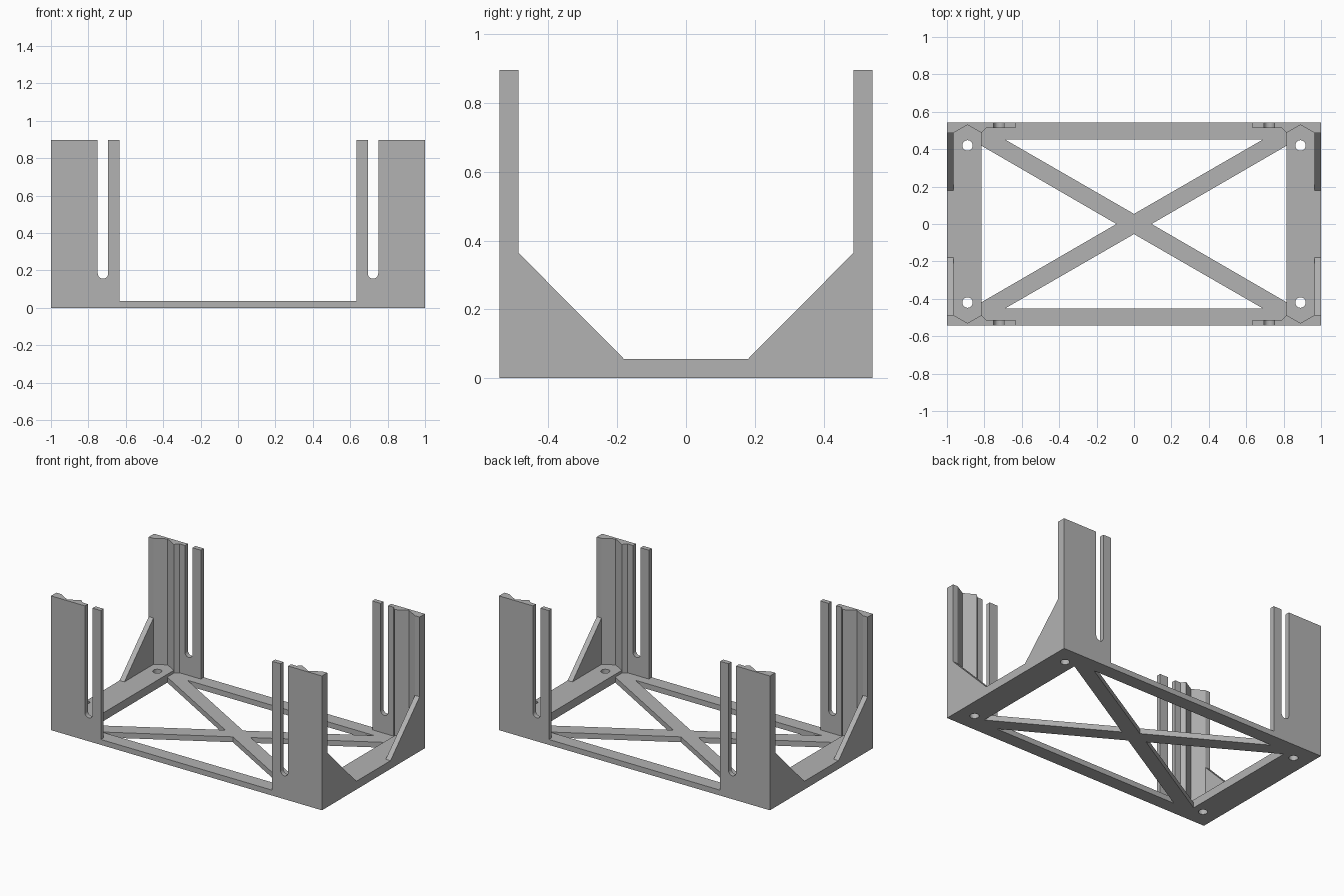
import bpy
import bmesh
import math
from mathutils import Vector

cube = bpy.data.objects.get("Cube")
if cube:
    bpy.data.objects.remove(cube)

grey = bpy.data.materials.new("plain grey")
grey.use_nodes = True
COLOUR = (0.45, 0.45, 0.45, 1)
grey.diffuse_color = COLOUR
grey.node_tree.nodes["Principled BSDF"].inputs["Base Color"].default_value = COLOUR

# Main sizes
HX, HY = 1.0, 0.543          # half length and half width
SLAB, BAR, TOP = 0.036, 0.055, 0.896
BAR_X, CHAMFER_X = 0.815, 0.79
BLOCK_Y, WALL_Y = 0.487, 0.512
HOLE_X, HOLE_Y, HOLE_R = 0.89, 0.42, 0.028


def arc(cx, cy, r, start, end, n):
    """Points along an arc, angles in degrees."""
    angles = [math.radians(start + (end - start) * i / n) for i in range(n + 1)]
    return [(cx + r * math.cos(a), cy + r * math.sin(a)) for a in angles]


def circle(cx, cy, r, n=24):
    return arc(cx, cy, r, 0, 360, n)[:-1]


def prism(name, loops, low, high, axis="z", sx=1, sy=1):
    """Extrude an outline (first loop) with holes (other loops) along an axis."""
    def place(u, v, w):
        x, y, z = {"z": (u, v, w), "y": (u, w, v), "x": (w, u, v)}[axis]
        return Vector((x * sx, y * sy, z))

    bm = bmesh.new()
    for loop in loops:
        verts = [bm.verts.new(place(u, v, low)) for u, v in loop]
        for a, b in zip(verts, verts[1:] + verts[:1]):
            bm.edges.new((a, b))
    bmesh.ops.triangle_fill(bm, edges=bm.edges[:], use_beauty=True)
    ext = bmesh.ops.extrude_face_region(bm, geom=bm.faces[:])
    moved = [g for g in ext["geom"] if isinstance(g, bmesh.types.BMVert)]
    bmesh.ops.translate(bm, verts=moved, vec=place(0, 0, high) - place(0, 0, low))
    bmesh.ops.recalc_face_normals(bm, faces=bm.faces[:])
    mesh = bpy.data.meshes.new(name)
    bm.to_mesh(mesh)
    bm.free()
    mesh.materials.append(grey)
    obj = bpy.data.objects.new(name, mesh)
    bpy.context.collection.objects.link(obj)
    return obj


# Base slab with four triangular openings that leave a diagonal cross
outline = [(-HX, -HY), (HX, -HY), (HX, HY), (-HX, HY)]
openings = []
for s in (-1, 1):
    openings.append([(-0.69, s * 0.452), (0.69, s * 0.452), (0, s * 0.054)])
    openings.append([(s * BAR_X, -0.418), (s * BAR_X, 0.418), (s * 0.094, 0)])
screw_holes = [circle(sx * HOLE_X, sy * HOLE_Y, HOLE_R) for sx in (-1, 1) for sy in (-1, 1)]
prism("base_frame", [outline] + openings + screw_holes, 0, SLAB)

# Raised bar across each end
half = [(BAR_X, BLOCK_Y), (CHAMFER_X, WALL_Y), (CHAMFER_X, HY), (HX, HY)]
bar = half + [(x, -y) for x, y in reversed(half)]
bar_holes = [circle(HOLE_X, s * HOLE_Y, HOLE_R) for s in (-1, 1)]
for side, sx in (("left", 1), ("right", -1)):
    prism(side + "_end_bar", [bar] + bar_holes, SLAB, BAR, sx=sx)

# Corner posts: grooved block, slotted wall and gusset, repeated at each corner
block = [(CHAMFER_X, HY), (HX, HY), (HX, BLOCK_Y), (0.965, BLOCK_Y),
         (HOLE_X, 0.53), (BAR_X, BLOCK_Y), (CHAMFER_X, WALL_Y)]
slot = arc(0.722, 0.184, 0.028, 180, 360, 12)
wall = ([(0.633, TOP), (0.633, SLAB), (CHAMFER_X, SLAB), (CHAMFER_X, TOP), (0.75, TOP)]
        + slot[::-1] + [(0.694, TOP)])
gusset = [(0.18, BAR), (BLOCK_Y, BAR), (BLOCK_Y, 0.364)]
for side, sx in (("left", 1), ("right", -1)):
    for end, sy in (("front", -1), ("back", 1)):
        corner = end + "_" + side
        prism(corner + "_post", [block], BAR, TOP, sx=sx, sy=sy)
        prism(corner + "_slotted_wall", [wall], WALL_Y, HY, "y", sx, sy)
        prism(corner + "_gusset", [gusset], 0.965, HX, "x", sx, sy)
